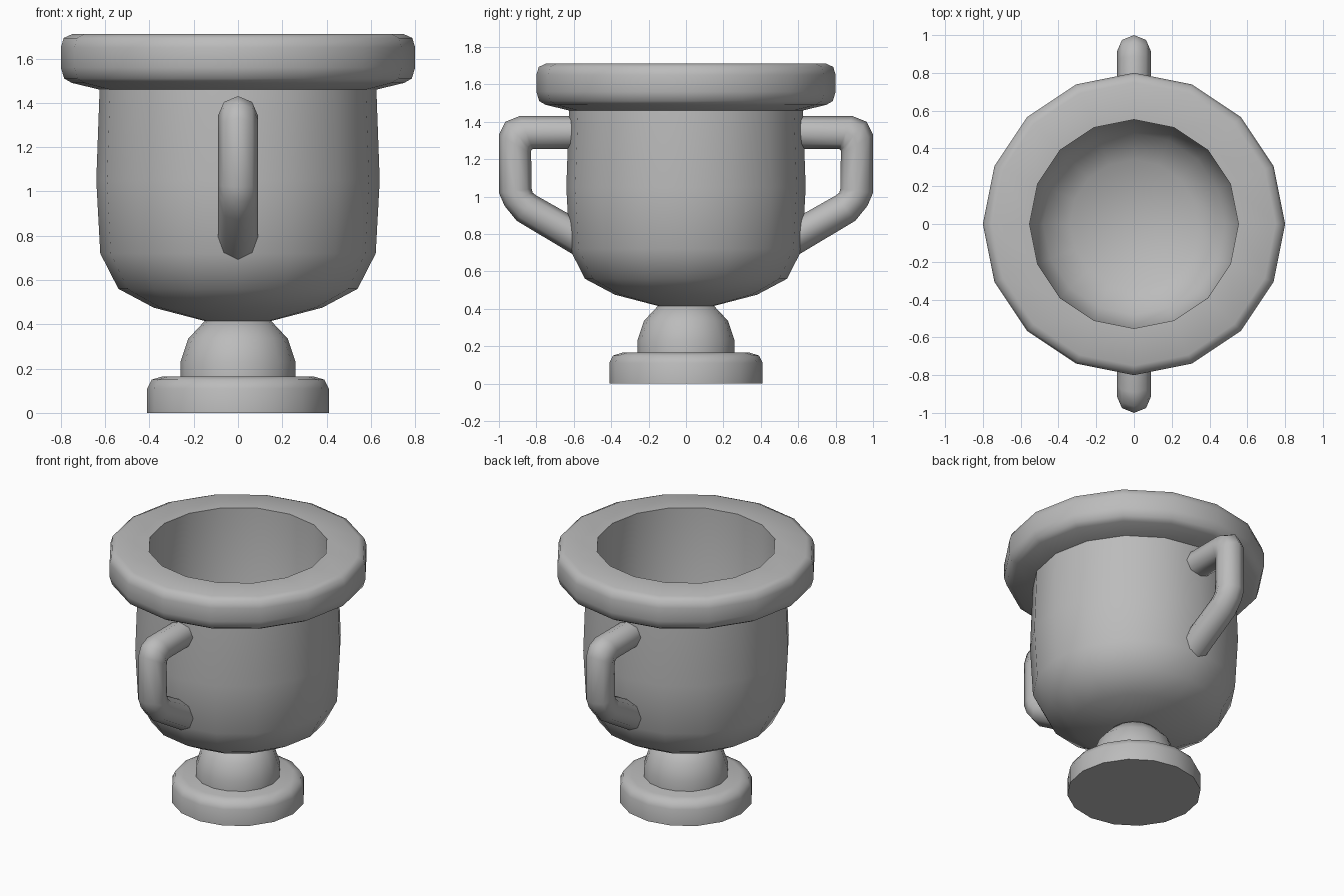
import bpy, bmesh, math

cube = bpy.data.objects.get("Cube")
if cube:
    bpy.data.objects.remove(cube, do_unlink=True)

GREY = (0.5, 0.5, 0.5, 1)
stone = bpy.data.materials.new("plain grey")
stone.use_nodes = True
stone.diffuse_color = GREY
stone.node_tree.nodes["Principled BSDF"].inputs["Base Color"].default_value = GREY


def finish(bm, name):
    """Turn a bmesh into a smooth-shaded object that keeps its hard edges."""
    bmesh.ops.remove_doubles(bm, verts=bm.verts, dist=1e-4)
    bmesh.ops.recalc_face_normals(bm, faces=bm.faces)
    mesh = bpy.data.meshes.new(name)
    bm.to_mesh(mesh)
    bm.free()
    mesh.materials.append(stone)
    obj = bpy.data.objects.new(name, mesh)
    bpy.context.collection.objects.link(obj)
    bpy.ops.object.select_all(action="DESELECT")
    obj.select_set(True)
    bpy.context.view_layer.objects.active = obj
    bpy.ops.object.shade_smooth_by_angle(angle=math.radians(50))
    return obj


def lathe(name, profile, sides=16):
    """Spin a (radius, height) profile around the z axis."""
    bm = bmesh.new()
    verts = [bm.verts.new((r, 0, z)) for r, z in profile]
    edges = [bm.edges.new(pair) for pair in zip(verts, verts[1:])]
    bmesh.ops.spin(bm, geom=verts + edges, cent=(0, 0, 0), axis=(0, 0, 1),
                   angle=math.tau, steps=sides, use_merge=True)
    return finish(bm, name)


def handle(name, side, sections, half_width=0.09, sides=8):
    """Skin octagonal rings, each spanning an outer and an inner (y, z) point."""
    bm = bmesh.new()
    rings = []
    for (oy, oz), (iy, iz) in sections:
        ring = []
        for k in range(sides):
            a = math.tau * k / sides
            t = (1 + math.cos(a)) / 2
            ring.append(bm.verts.new((half_width * math.sin(a),
                                      side * (iy + (oy - iy) * t),
                                      iz + (oz - iz) * t)))
        rings.append(ring)
    for a, b in zip(rings, rings[1:]):
        for k in range(sides):
            n = (k + 1) % sides
            bm.faces.new((a[k], a[n], b[n], b[k]))
    bm.faces.new(rings[0])
    bm.faces.new(rings[-1])
    return finish(bm, name)


# Round foot
lathe("foot", [(0, 0), (0.41, 0), (0.41, 0.11), (0.39, 0.15), (0.34, 0.165), (0, 0.165)])

# Domed stem between foot and bowl
lathe("stem", [(0.26, 0.15), (0.26, 0.23), (0.225, 0.335), (0.15, 0.415), (0, 0.43)])

# Bowl with heavy rounded rim and hollow inside
lathe("bowl", [
    (0, 0.415), (0.15, 0.415), (0.38, 0.475), (0.54, 0.56), (0.622, 0.72),
    (0.64, 1.05), (0.625, 1.46),
    (0.75, 1.49), (0.785, 1.51), (0.8, 1.56), (0.8, 1.65), (0.787, 1.693), (0.75, 1.71),
    (0.553, 1.71), (0.55, 0.8), (0.48, 0.65), (0.34, 0.56), (0, 0.5),
])

# Front and back handles
SECTIONS = [
    ((0.57, 1.43), (0.57, 1.255)), ((0.89, 1.43), (0.82, 1.255)),
    ((0.965, 1.4), (0.828, 1.245)), ((1.0, 1.33), (0.828, 1.23)),
    ((1.0, 1.02), (0.825, 1.04)), ((0.97, 0.95), (0.82, 1.02)),
    ((0.905, 0.87), (0.8, 1.005)), ((0.57, 0.67), (0.57, 0.875)),
]
for name, side in (("front_handle", -1), ("back_handle", 1)):
    handle(name, side, SECTIONS)
